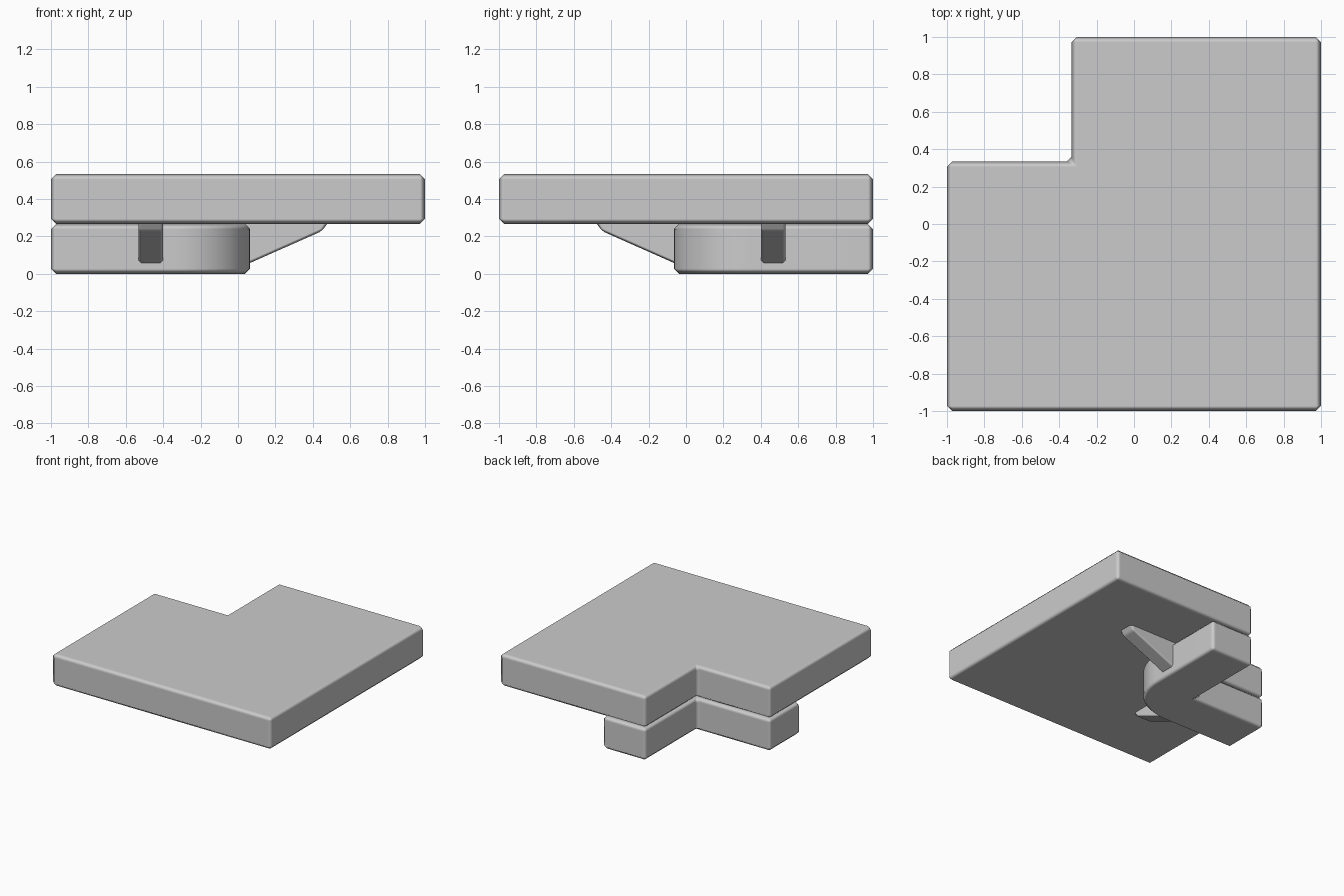
import bpy, bmesh, math
from mathutils import Vector

cube = bpy.data.objects.get("Cube")
if cube:
    bpy.data.objects.remove(cube)

# Single plain grey
grey = bpy.data.materials.new("light grey")
grey.use_nodes = True
COLOUR = (0.6, 0.6, 0.6, 1)
grey.diffuse_color = COLOUR
grey.node_tree.nodes["Principled BSDF"].inputs["Base Color"].default_value = COLOUR

THIRD = 1 / 3
MID = 0.267      # joint between slab and bracket
TOP = 0.533
EDGE = 0.028     # chamfer size


def prism(name, points, depth, chamfer=EDGE):
    """Extrude a closed outline of 3D points along a vector, then chamfer it."""
    bm = bmesh.new()
    face = bm.faces.new([bm.verts.new(p) for p in points])
    extruded = bmesh.ops.extrude_face_region(bm, geom=[face])
    verts = [v for v in extruded["geom"] if isinstance(v, bmesh.types.BMVert)]
    bmesh.ops.translate(bm, verts=verts, vec=Vector(depth))
    bmesh.ops.recalc_face_normals(bm, faces=bm.faces)
    mesh = bpy.data.meshes.new(name)
    bm.to_mesh(mesh)
    bm.free()
    mesh.materials.append(grey)
    obj = bpy.data.objects.new(name, mesh)
    bpy.context.collection.objects.link(obj)
    bevel = obj.modifiers.new("chamfer", "BEVEL")
    bevel.width = chamfer
    bevel.segments = 1
    bevel.limit_method = "ANGLE"
    bevel.angle_limit = math.radians(30)
    bevel.harden_normals = True
    mesh.shade_smooth()
    return obj


# Top slab: square with the back right corner notched out
slab = [(-1, -1), (1, -1), (1, 1), (-THIRD, 1), (-THIRD, THIRD), (-1, THIRD)]
prism("top_slab", [(x, y, MID) for x, y in slab], (0, 0, TOP - MID))

# Bracket under the notch: two arms joined by a rounded outer corner
OUT = 0.065
radius = OUT + THIRD
STEPS = 12
arc = [(-THIRD + radius * math.sin(a), THIRD - radius * math.cos(a))
       for a in (math.pi / 2 * i / STEPS for i in range(STEPS + 1))]
bracket = [(-1, -OUT)] + arc + [(OUT, 1), (-THIRD, 1), (-THIRD, THIRD), (-1, THIRD)]
prism("corner_bracket", [(x, y, 0) for x, y in bracket], (0, 0, MID))

# Sloped gussets, one per arm, mirrored across the diagonal
gusset = [(-0.04, 0.012), (0.45, 0.229), (0.485, 0.28), (0.485, 0.31), (-0.04, 0.31)]
NEAR, WIDTH = 0.4, 0.133
prism("left_gusset", [(r, NEAR, z) for r, z in gusset], (0, WIDTH, 0), 0.022)
prism("front_gusset", [(-NEAR, -r, z) for r, z in gusset], (-WIDTH, 0, 0), 0.022)
